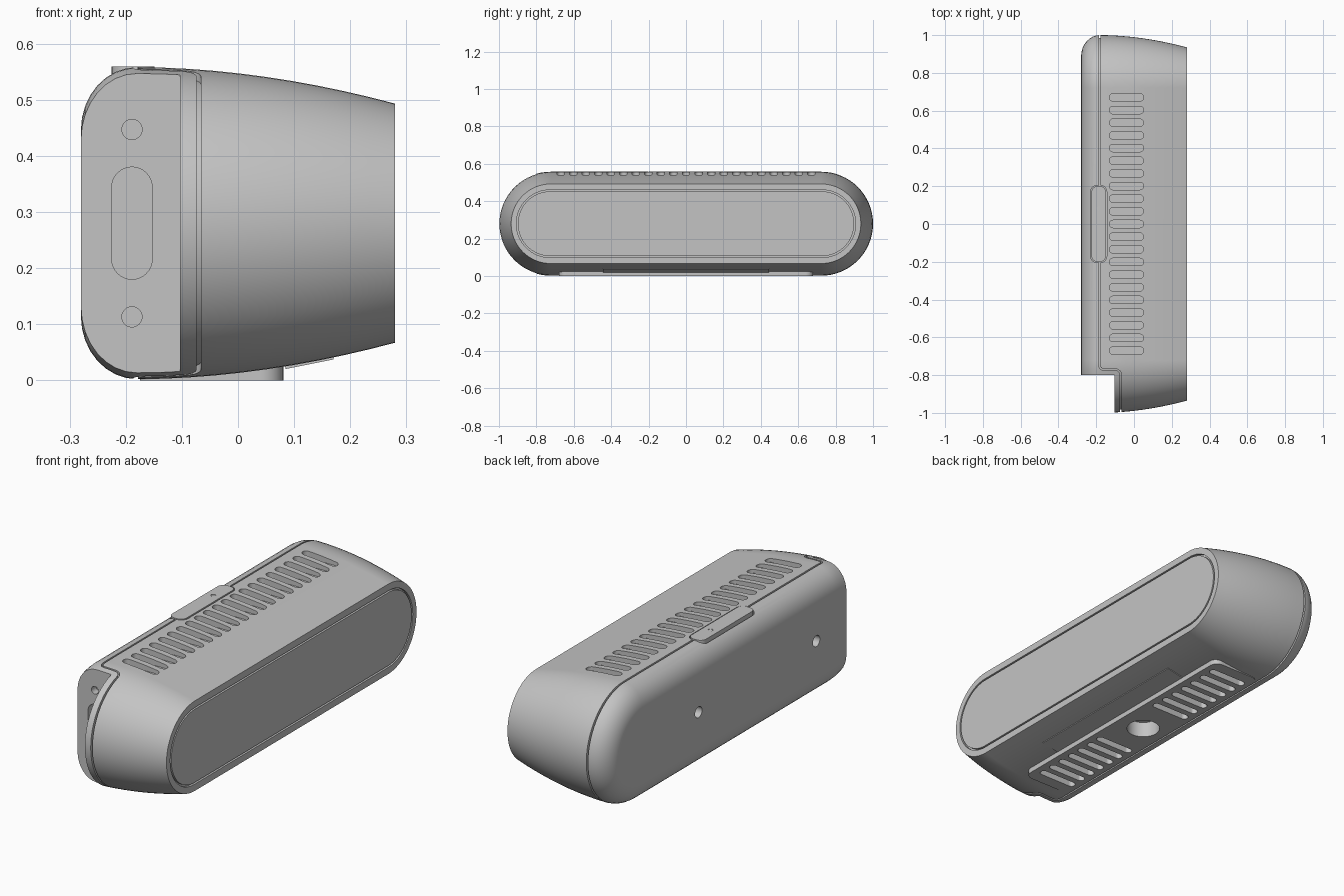
import bpy
import bmesh
from math import sin, cos, pi, sqrt, radians
from mathutils import Vector

cube = bpy.data.objects.get("Cube")
if cube:
    bpy.data.objects.remove(cube, do_unlink=True)

grey = bpy.data.materials.new("plain grey")
grey.use_nodes = True
grey.diffuse_color = (0.55, 0.55, 0.55, 1)
grey.node_tree.nodes["Principled BSDF"].inputs["Base Color"].default_value = (0.55, 0.55, 0.55, 1)

MID = 0.28            # height of the long axis
RADIUS = 0.278        # end radius of the widest section
LENGTH = 1.0
BACK, FRONT, WIDEST = -0.28, 0.28, -0.18


def make(name, bm):
    bmesh.ops.recalc_face_normals(bm, faces=bm.faces[:])
    mesh = bpy.data.meshes.new(name)
    bm.to_mesh(mesh)
    bm.free()
    mesh.materials.append(grey)
    ob = bpy.data.objects.new(name, mesh)
    bpy.context.scene.collection.objects.link(ob)
    return ob


def rounded(cx, cy, hx, hy, r, n=8):
    """Rounded rectangle outline; circles and slots are special cases."""
    pts = []
    for k, (sx, sy) in enumerate(((1, 1), (-1, 1), (-1, -1), (1, -1))):
        for i in range(n + 1):
            a = (k + i / n) * pi / 2
            p = (round(cx + sx * (hx - r) + r * cos(a), 5),
                 round(cy + sy * (hy - r) + r * sin(a), 5))
            if p not in pts:
                pts.append(p)
    return pts


def circle(cx, cy, r):
    return rounded(cx, cy, r, r, r)


def prisms(name, outlines, axis, lo, hi):
    place = {"X": lambda a, b, c: (c, a, b),
             "Y": lambda a, b, c: (a, c, b),
             "Z": lambda a, b, c: (a, b, c)}[axis]
    bm = bmesh.new()
    for pts in outlines:
        low = [bm.verts.new(place(a, b, lo)) for a, b in pts]
        high = [bm.verts.new(place(a, b, hi)) for a, b in pts]
        bm.faces.new(low)
        bm.faces.new(high)
        for i in range(len(pts)):
            j = (i + 1) % len(pts)
            bm.faces.new((low[i], low[j], high[j], high[i]))
    return make(name, bm)


def cut(target, cutter, keep=False):
    mod = target.modifiers.new("cut", "BOOLEAN")
    mod.operation = "DIFFERENCE"
    mod.solver = "EXACT"
    mod.object = cutter
    bpy.context.view_layer.objects.active = target
    bpy.ops.object.modifier_apply(modifier=mod.name)
    if not keep:
        bpy.data.objects.remove(cutter, do_unlink=True)


def shell(name, inset):
    """Long pill section lofted from a rounded back to a tapering front."""
    stations = []
    for i in range(9):                       # rounded back edge
        a = i / 8 * pi / 2
        stations.append((WIDEST - 0.1 * cos(a), 0.112 * (1 - sin(a))))
    for i in range(1, 11):                   # bowed taper to the front
        t = i / 10
        stations.append((WIDEST + t * (FRONT - WIDEST), 0.065 * t ** 1.9))
    bm = bmesh.new()
    rings = []
    for x, d in stations:
        x = x * (1 - inset / FRONT)
        r = RADIUS - d - inset
        pts = rounded(0, MID, LENGTH - d - inset, r, r, 16)
        rings.append([bm.verts.new((x, y, z)) for y, z in pts])
    for a, b in zip(rings, rings[1:]):
        for i in range(len(a)):
            j = (i + 1) % len(a)
            bm.faces.new((a[i], a[j], b[j], b[i]))
    bm.faces.new(rings[0])
    bm.faces.new(rings[-1])
    return make(name, bm)


def strip(path, half):
    """Closed outline of a thin band along a path."""
    pts = [Vector(p) for p in path]
    left, right = [], []
    for i, p in enumerate(pts):
        d = (pts[min(i + 1, len(pts) - 1)] - pts[max(i - 1, 0)]).normalized()
        n = Vector((-d.y, d.x)) * half
        left.append(tuple(p + n))
        right.append(tuple(p - n))
    return left + right[::-1]


body = shell("body", 0)
core = shell("core_helper", 0.014)

# Seam between rear cover and main housing, stepping around the notch
path = [(-0.182, 1.1), (-0.182, -0.745)]
path += [(-0.162 - 0.02 * cos(a), -0.75 - 0.02 * sin(a)) for a in (pi / 8, pi / 4, 3 * pi / 8, pi / 2)]
path += [(-0.1 + 0.03 * sin(a), -0.8 + 0.03 * cos(a)) for a in (0, pi / 8, pi / 4, 3 * pi / 8, pi / 2)]
path += [(-0.07, -1.1)]
seam = prisms("seam_cutter", [strip(path, 0.004)], "Z", -0.1, 0.7)
cut(seam, core, keep=True)
tab_outline = rounded(-0.187, 0, 0.038, 0.2, 0.03)
cut(seam, prisms("tab_mask", [rounded(-0.187, 0, 0.043, 0.205, 0.035)], "Z", 0.4, 0.8))
cut(body, seam)

# Groove around the top tab
ring = prisms("tab_ring", [rounded(-0.187, 0, 0.043, 0.205, 0.035)], "Z", 0.45, 0.6)
cut(ring, prisms("tab_inner", [tab_outline], "Z", 0.4, 0.7))
cut(ring, core)
cut(body, ring)

# Groove that frames the front panel
panel = prisms("panel_ring", [rounded(0, MID, 0.907, 0.181, 0.181, 16)], "X", 0.268, 0.3)
cut(panel, prisms("panel_inner", [rounded(0, MID, 0.899, 0.173, 0.173, 16)], "X", 0.2, 0.4))
cut(body, panel)

# Port notch at one end, with its sockets
cut(body, prisms("notch", [[(-0.4, -1.2), (-0.103, -1.2), (-0.103, -0.8), (-0.4, -0.8)]], "Z", -0.1, 0.7))
sockets = [circle(-0.189, MID + s * 0.167, 0.018) for s in (-1, 1)]
sockets.append(rounded(-0.189, MID, 0.036, 0.1, 0.036))
cut(body, prisms("sockets", sockets, "Y", -0.82, -0.765))

# Wall mounting holes in the back
cut(body, prisms("mount_holes", [circle(y, MID, 0.026) for y in (0.306, -0.575)], "X", -0.3, -0.24))

# Top vents
vents = [rounded(-0.04, i * 0.067, 0.091, 0.02, 0.02, 5) for i in range(-10, 11)]
cut(body, prisms("top_vents", vents, "Z", 0.525, 0.6))

# Foot with vents and a central threaded recess
foot = prisms("foot", [rounded(-0.047, 0, 0.128, 0.68, 0.04)], "Z", 0.0, 0.045)
slots = [rounded(-0.05, s * i * 0.067, 0.1, 0.018, 0.018, 5) for i in range(3, 10) for s in (-1, 1)]
for outlines, depth in ((slots, 0.038), ([circle(-0.055, 0, 0.075)], 0.075)):
    cutter = prisms("foot_cutter", outlines, "Z", -0.02, depth)
    cut(foot, cutter, keep=True)
    cut(body, cutter)

# Raised top tab with a pinhole
tab = prisms("top_tab", [tab_outline], "Z", 0.51, 0.5595)
cut(tab, prisms("pinhole", [circle(-0.187, 0.083, 0.011)], "Z", 0.535, 0.6))

# Thin label plate under the front slope
label = prisms("label_plate", [[(0.085, 0.02), (0.17, 0.037), (0.17, 0.045), (0.085, 0.028)]], "Y", -0.445, 0.445)

# Smooth curved skins while keeping hard edges
for ob in (body, foot, tab, label):
    bpy.ops.object.select_all(action="DESELECT")
    ob.select_set(True)
    bpy.context.view_layer.objects.active = ob
    bpy.ops.object.shade_smooth_by_angle(angle=radians(30))
    mod = ob.modifiers.new("even_normals", "WEIGHTED_NORMAL")
    mod.keep_sharp = True
